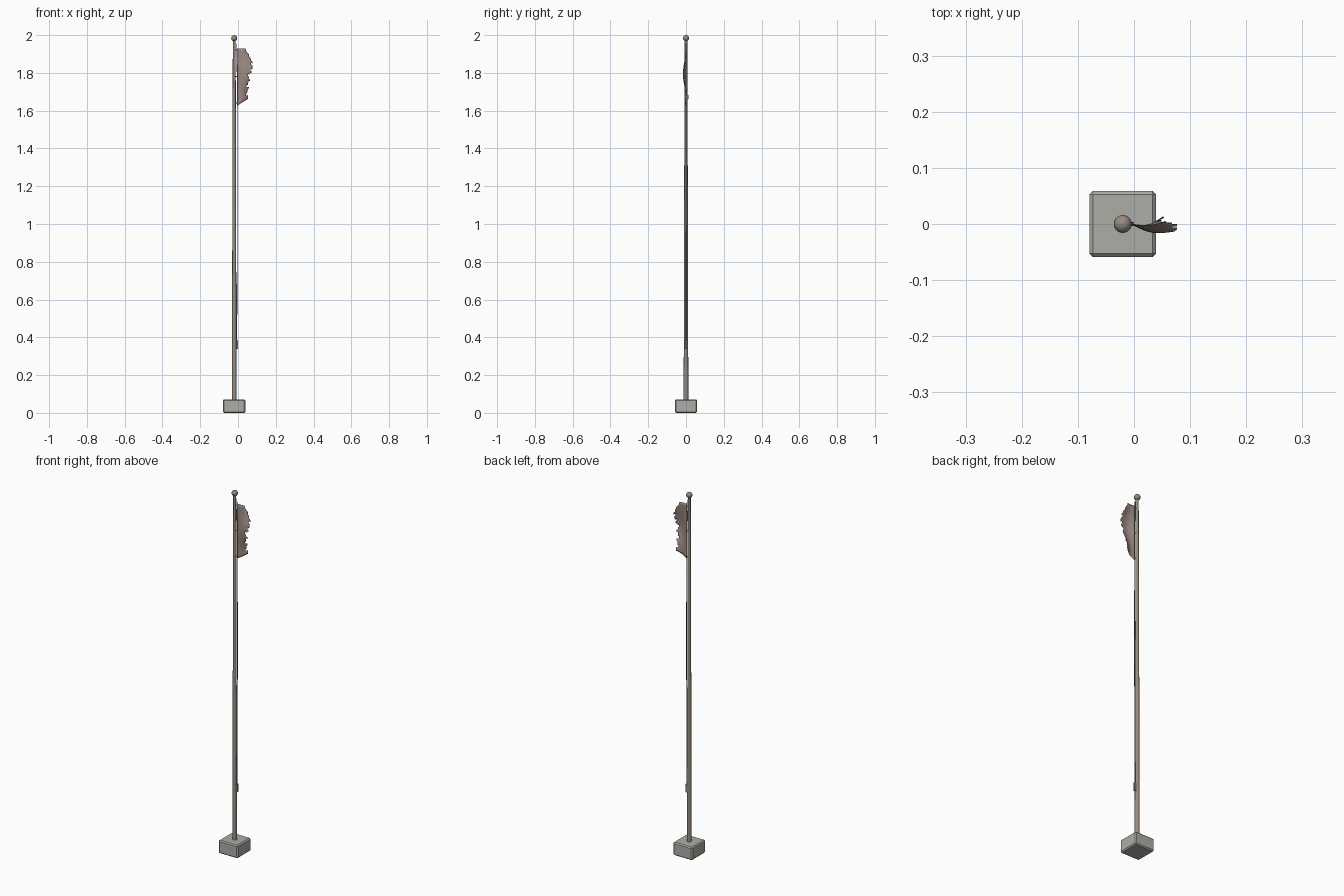
import bpy, bmesh, math

if "Cube" in bpy.data.objects:
    bpy.data.objects.remove(bpy.data.objects["Cube"])

PX = -0.02  # pole axis


def material(name, rgb):
    m = bpy.data.materials.new(name)
    m.diffuse_color = (*rgb, 1)
    m.use_nodes = True
    m.node_tree.nodes["Principled BSDF"].inputs["Base Color"].default_value = m.diffuse_color
    return m


def finish(ob, name, mat, smooth=False):
    ob.name = name
    ob.data.materials.append(mat)
    if smooth:
        bpy.ops.object.select_all(action='DESELECT')
        ob.select_set(True)
        bpy.context.view_layer.objects.active = ob
        bpy.ops.object.shade_smooth_by_angle()
    return ob


def lerp_table(pts, t):
    for (a, p), (b, q) in zip(pts, pts[1:]):
        if t <= b:
            return p + (q - p) * (t - a) / (b - a)
    return pts[-1][1]


stone = material("stone", (0.42, 0.42, 0.39))
metal = material("weathered_metal", (0.30, 0.26, 0.22))
cloth = material("faded_cloth", (0.33, 0.25, 0.22))
dark = material("dark_rope", (0.22, 0.19, 0.17))

# Chamfered stone base
bpy.ops.mesh.primitive_cube_add(size=1, location=(PX, 0, 0.036))
base = finish(bpy.context.object, "base", stone)
base.scale = (0.118, 0.118, 0.072)
bpy.ops.object.transform_apply(location=False, rotation=False, scale=True)
bev = base.modifiers.new("chamfer", 'BEVEL')
bev.width, bev.segments = 0.006, 1

# Tapered pole
bpy.ops.mesh.primitive_cone_add(vertices=16, radius1=0.0125, radius2=0.0075, depth=1.915,
                                location=(PX, 0, 0.07 + 1.915 / 2))
finish(bpy.context.object, "pole", metal, True)

# Ball finial
bpy.ops.mesh.primitive_uv_sphere_add(segments=20, ring_count=12, radius=0.016, location=(PX, 0, 1.984))
finish(bpy.context.object, "ball_finial", metal, True)

# Halyard, bowing slightly away from the pole
cu = bpy.data.curves.new("halyard", 'CURVE')
cu.dimensions = '3D'
cu.bevel_depth, cu.bevel_resolution = 0.0018, 1
cu.use_fill_caps = True
path = [(-0.006, 0.36), (-0.005, 0.7), (-0.003, 1.1), (-0.004, 1.5), (-0.005, 1.8), (-0.007, 1.955)]
sp = cu.splines.new('POLY')
sp.points.add(len(path) - 1)
for p, (x, z) in zip(sp.points, path):
    p.co = (x, 0, z, 1)
rope = bpy.data.objects.new("halyard", cu)
bpy.context.collection.objects.link(rope)
cu.materials.append(dark)

# Cleat for tying off the rope
bpy.ops.mesh.primitive_cube_add(size=1, location=(-0.006, 0, 0.36))
cleat = finish(bpy.context.object, "cleat", metal)
cleat.scale = (0.012, 0.008, 0.044)

# Tattered flag: wavy grid with cells torn from the free edge
NU, NV = 10, 22
WIDTH = [(0, 0.052), (0.2, 0.055), (0.45, 0.063), (0.7, 0.076), (0.85, 0.077), (1, 0.07)]
TORN = [0, 0, 2, 1, 1, 0, 2, 1, 1, 0, 1, 2, 1, 0, 1, 0, 0, 1, 0, 1, 2, 4]
bm = bmesh.new()
grid = []
for j in range(NV + 1):
    v = j / NV
    row = []
    for i in range(NU + 1):
        u = i / NU
        bottom = 1.627 + 0.035 * u
        top = 1.93 - 0.1 * max(0, u - 0.6)
        z = bottom + (top - bottom) * v
        y = -0.008 * math.sin(math.pi * u) + 0.013 * u * math.sin(2 * math.pi * (1.73 - z) / 0.26)
        row.append(bm.verts.new((-0.004 + u * (lerp_table(WIDTH, v) + 0.004), y, z)))
    grid.append(row)
for j in range(NV):
    for i in range(NU - TORN[j]):
        bm.faces.new((grid[j][i], grid[j][i + 1], grid[j + 1][i + 1], grid[j + 1][i]))
bmesh.ops.delete(bm, geom=[v for v in bm.verts if not v.link_faces], context='VERTS')
me = bpy.data.meshes.new("flag")
bm.to_mesh(me)
bm.free()
flag = bpy.data.objects.new("flag", me)
bpy.context.collection.objects.link(flag)
finish(flag, "flag", cloth, True)
sol = flag.modifiers.new("thickness", 'SOLIDIFY')
sol.thickness, sol.offset = 0.0015, 0

# Clips joining flag and rope to the pole
for n, z in enumerate((1.64, 1.78, 1.92)):
    bpy.ops.mesh.primitive_cylinder_add(vertices=8, radius=0.0025, depth=0.012, location=(-0.008, 0, z),
                                        rotation=(0, math.pi / 2, 0))
    finish(bpy.context.object, f"flag_clip_{n + 1}", metal)
